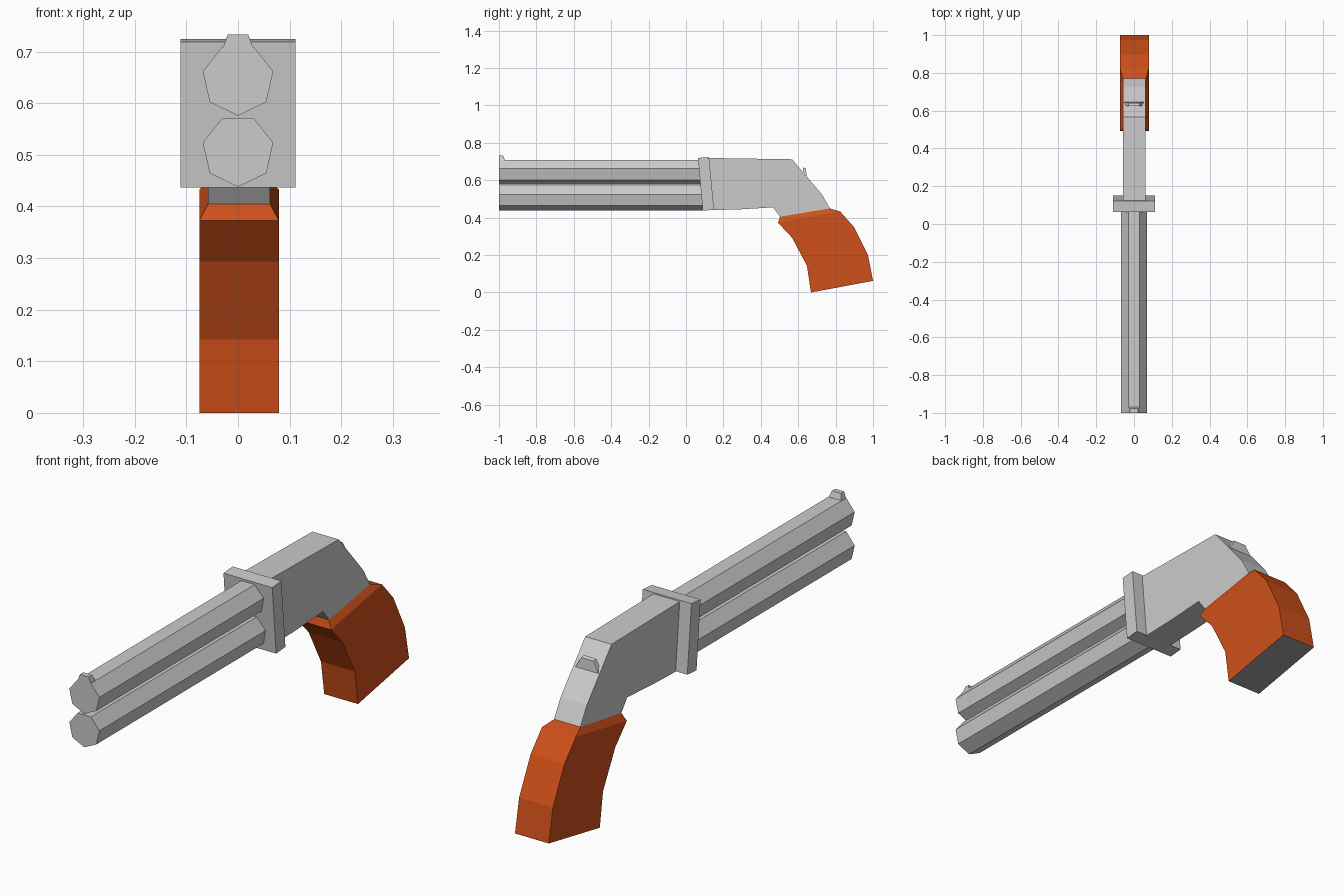
import bpy, bmesh, math

if "Cube" in bpy.data.objects:
    bpy.data.objects.remove(bpy.data.objects["Cube"])


def loft(name, rings, mat=None):
    """Solid from equal-length rings of points, capped at both ends."""
    bm = bmesh.new()
    loops = [[bm.verts.new(p) for p in r] for r in rings]
    for a, b in zip(loops, loops[1:]):
        for i in range(len(a)):
            j = (i + 1) % len(a)
            bm.faces.new((a[i], a[j], b[j], b[i]))
    bm.faces.new(loops[0])
    bm.faces.new(loops[-1])
    bmesh.ops.recalc_face_normals(bm, faces=bm.faces)
    mesh = bpy.data.meshes.new(name)
    bm.to_mesh(mesh)
    bm.free()
    if mat:
        mesh.materials.append(mat)
    obj = bpy.data.objects.new(name, mesh)
    bpy.context.collection.objects.link(obj)
    return obj


def prism(name, profile, half, cx=0.0):
    """Extrude a (y, z) side profile across x."""
    return loft(name, [[(x, y, z) for y, z in profile] for x in (cx - half, cx + half)])


def material(name, color):
    m = bpy.data.materials.new(name)
    m.diffuse_color = color
    m.use_nodes = True
    m.node_tree.nodes["Principled BSDF"].inputs["Base Color"].default_value = m.diffuse_color
    return m


# Two seven-sided barrels, one corner pointing down
for name, z in (("upper_barrel", 0.646), ("lower_barrel", 0.508)):
    y0, y1 = -1.0, 0.12
    bpy.ops.mesh.primitive_cylinder_add(vertices=7, radius=0.07, depth=y1 - y0,
                                        location=(0, (y0 + y1) / 2, z),
                                        rotation=(-math.pi / 2, 0, 0))
    bpy.context.object.name = name

# Slanted plate behind the barrels
prism("breech_plate", [(0.064, 0.719), (0.123, 0.724), (0.15, 0.442), (0.09, 0.437)], 0.111)

# Receiver body running down into the grip
prism("receiver", [(0.11, 0.719), (0.567, 0.712), (0.727, 0.524), (0.77, 0.449),
                   (0.503, 0.405), (0.465, 0.455), (0.305, 0.445), (0.14, 0.44)], 0.06, 0.002)

# Front sight: tapered post on the muzzle
loft("front_sight", [
    [(-0.03, -1, 0.705), (0.03, -1, 0.705), (0.03, -0.968, 0.705), (-0.03, -0.968, 0.705)],
    [(-0.02, -1, 0.733), (0.02, -1, 0.733), (0.02, -0.978, 0.733), (-0.02, -0.978, 0.733)]])

# Rear sight: tapered blade on the back slope
loft("rear_sight", [
    [(-0.058, 0.626, 0.61), (0.058, 0.626, 0.61), (0.058, 0.646, 0.61), (-0.058, 0.646, 0.61)],
    [(-0.028, 0.626, 0.668), (0.028, 0.626, 0.668), (0.028, 0.641, 0.663), (-0.028, 0.641, 0.663)]])

# Curved grip: sections of (front y, z, back y, z, half width) from top to butt
sections = [(0.503, 0.405, 0.77, 0.449, 0.06), (0.492, 0.373, 0.824, 0.433, 0.077),
            (0.567, 0.293, 0.898, 0.350, 0.077), (0.647, 0.142, 0.973, 0.200, 0.077),
            (0.668, 0.0, 1.0, 0.062, 0.077)]
cx = 0.002
grip = loft("grip", [[(cx - w, fy, fz), (cx + w, fy, fz), (cx + w, by, bz), (cx - w, by, bz)]
                     for fy, fz, by, bz, w in sections],
            material("wood", (0.62, 0.08, 0.01, 1)))
# Grey butt face
grip.data.materials.append(material("metal", (0.32, 0.32, 0.32, 1)))
grip.data.polygons[-1].material_index = 1
